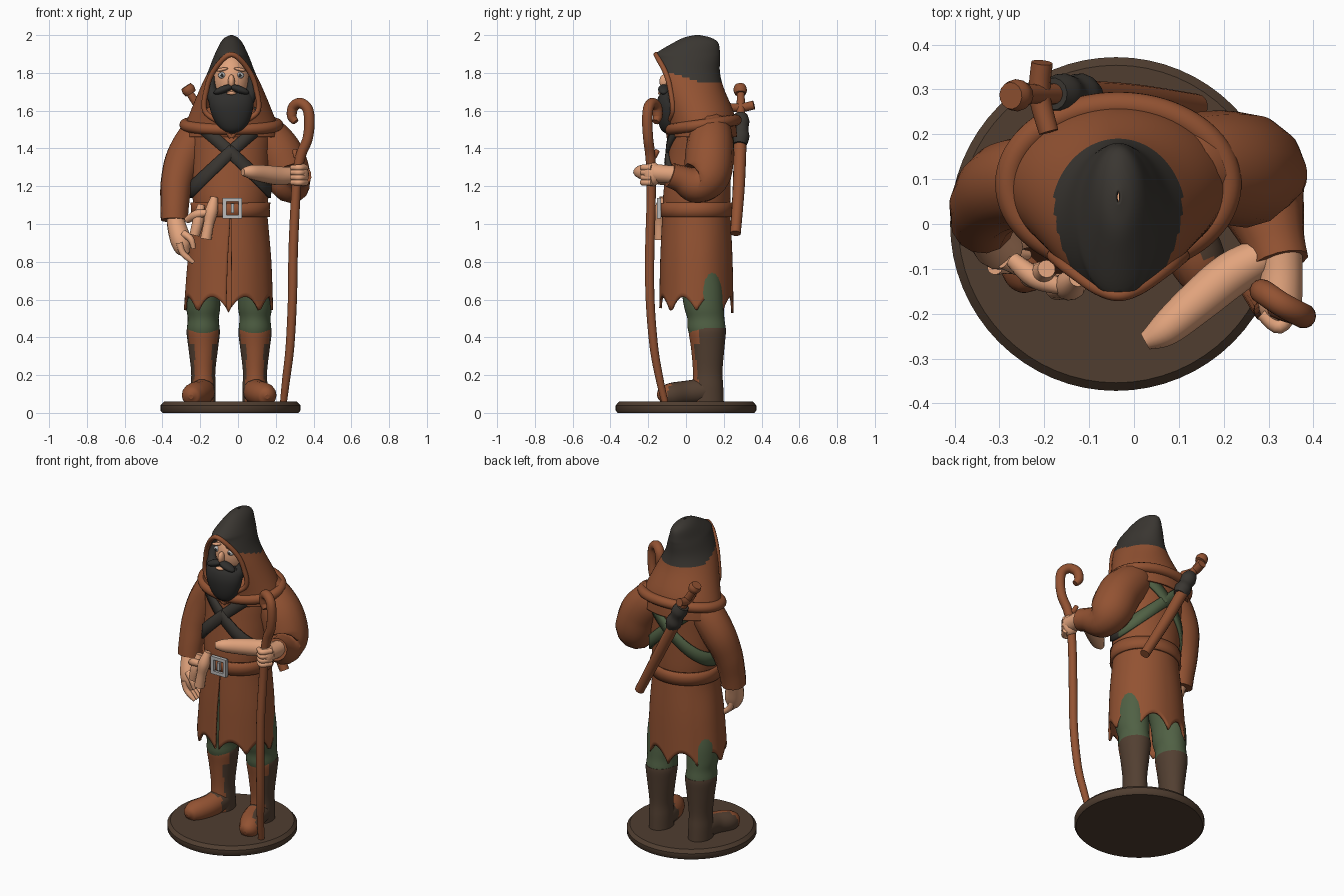
import bpy, bmesh, math
from mathutils import Vector, Matrix

if "Cube" in bpy.data.objects:
    bpy.data.objects.remove(bpy.data.objects["Cube"])

COLOURS = {"rust_cloth": (0.29, 0.085, 0.032), "charcoal": (0.042, 0.037, 0.031), "skin": (0.76, 0.37, 0.205),
           "green_cloth": (0.08, 0.118, 0.058), "boot_brown": (0.085, 0.05, 0.031), "beard_black": (0.029, 0.028, 0.026),
           "silver": (0.5, 0.5, 0.5), "base_brown": (0.08, 0.048, 0.03)}
MATS = {}
for key, rgb in COLOURS.items():
    MATS[key] = bpy.data.materials.new(key)
    MATS[key].diffuse_color = (*rgb, 1)


def smooth_rows(rows, k):
    """Catmull-Rom interpolation of tuples, k steps per span."""
    out = []
    for i in range(len(rows) - 1):
        quad = [rows[max(i - 1, 0)], rows[i], rows[i + 1], rows[min(i + 2, len(rows) - 1)]]
        for s in range(k):
            t = s / k
            out.append(tuple(0.5 * (2 * b + (c - a) * t + (2 * a - 5 * b + 4 * c - d) * t * t
                                    + (3 * b - a - 3 * c + d) * t ** 3) for a, b, c, d in zip(*quad)))
    return out + [tuple(rows[-1])]


def finish(name, bm, mats, rule=None, shell=0):
    bmesh.ops.recalc_face_normals(bm, faces=bm.faces)
    if rule:
        for f in bm.faces:
            f.material_index = int(rule(f.calc_center_median(), f.normal))
    me = bpy.data.meshes.new(name)
    bm.to_mesh(me)
    bm.free()
    ob = bpy.data.objects.new(name, me)
    bpy.context.collection.objects.link(ob)
    for m in mats:
        me.materials.append(MATS[m])
    if shell:
        mod = ob.modifiers.new("shell", 'SOLIDIFY')
        mod.thickness, mod.offset = shell, -1
    return ob


def loft(name, rows, mats, n=48, k=4, rule=None, shell=0, warp=None, cap=True):
    """Stacked ellipses; row = z, cx, cy, rx, ry, half-angle (deg) of a gap at the front."""
    bm = bmesh.new()
    rings = []
    for z, cx, cy, rx, ry, gap in smooth_rows(rows, k):
        g, ring = math.radians(max(gap, 0)), []
        for i in range(n + 1):
            a = g + (2 * math.pi - 2 * g) * i / n
            ring.append(bm.verts.new((cx + rx * math.sin(a), cy - ry * math.cos(a), warp(z, a) if warp else z)))
        rings.append(ring)
    for r, q in zip(rings, rings[1:]):
        for i in range(n):
            bm.faces.new((r[i], r[i + 1], q[i + 1], q[i]))
    if cap:
        bm.faces.new(rings[0][:-1])
        bm.faces.new(rings[-1][:-1])
    bmesh.ops.remove_doubles(bm, verts=bm.verts, dist=0.0004)
    return finish(name, bm, mats, rule, shell)


def tube(name, pts, mat, k=6):
    """Round tube through points (x, y, z, radius)."""
    cu = bpy.data.curves.new(name, 'CURVE')
    cu.dimensions, cu.bevel_depth, cu.bevel_resolution, cu.use_fill_caps = '3D', 1, 5, True
    path = smooth_rows(pts, k)
    sp = cu.splines.new('POLY')
    sp.points.add(len(path) - 1)
    for p, (x, y, z, r) in zip(sp.points, path):
        p.co, p.radius = (x, y, z, 1), r
    tmp = bpy.data.objects.new(name + "_curve", cu)
    bpy.context.collection.objects.link(tmp)
    me = bpy.data.meshes.new_from_object(tmp.evaluated_get(bpy.context.evaluated_depsgraph_get()))
    bpy.data.objects.remove(tmp)
    me.materials.clear()
    me.materials.append(MATS[mat])
    ob = bpy.data.objects.new(name, me)
    bpy.context.collection.objects.link(ob)
    return ob


def ball(name, loc, scale, mat, tilt=0):
    bm = bmesh.new()
    bmesh.ops.create_uvsphere(bm, u_segments=24, v_segments=14, radius=1)
    bm.transform(Matrix.Translation(loc) @ Matrix.Rotation(tilt, 4, 'Y') @ Matrix.Diagonal((*scale, 1)))
    return finish(name, bm, [mat])


def box(name, loc, size, mat):
    bm = bmesh.new()
    bmesh.ops.create_cube(bm, size=1)
    bm.transform(Matrix.Translation(loc) @ Matrix.Diagonal((*size, 1)))
    return finish(name, bm, [mat])


# Base
loft("base", [(0, -.04, 0, .36, .362, 0), (.012, -.04, 0, .37, .372, 0), (.04, -.04, 0, .37, .372, 0),
              (.06, -.04, 0, .352, .354, 0)], ["base_brown"], n=64, k=1)

# Coat with a front slit and a pointed hem
COAT = [(.55, -.05, .055, .236, .197, 3), (.8, -.045, .055, .222, .192, 2.5), (1.0, -.04, .055, .2, .183, .8),
        (1.08, -.04, .055, .194, .178, 0), (1.16, -.04, .058, .202, .178, 0), (1.35, -.04, .07, .208, .168, 0),
        (1.5, -.04, .08, .215, .16, 0), (1.58, -.04, .085, .17, .14, 0), (1.64, -.04, .085, .08, .08, 0)]


def hem(z, a):
    low = .53 + .085 * abs(math.sin(4 * a)) ** .8
    return z if z > 1 else 1 - (1 - z) * (1 - low) / .45


loft("coat", COAT, ["rust_cloth"], n=96, k=6, shell=.014, warp=hem, cap=False)


# Belt and crossed straps that follow the coat
def band(name, zc, rise, width, mats, rule=None):
    dense = smooth_rows(COAT, 12)
    bm = bmesh.new()
    n, edge = 96, []
    for i in range(n):
        a = 2 * math.pi * i / n
        pair = []
        for dz in (-width / 2, 0, width / 2):
            z = zc + rise * math.sin(a) + dz
            _, cx, cy, rx, ry, _ = min(dense, key=lambda r: abs(r[0] - z))
            pair.append(bm.verts.new((cx + (rx + .014) * math.sin(a), cy - (ry + .014) * math.cos(a), z)))
        edge.append(pair)
    for i in range(n):
        p, q = edge[i], edge[(i + 1) % n]
        for j in (0, 1):
            bm.faces.new((p[j], q[j], q[j + 1], p[j + 1]))
    return finish(name, bm, mats, rule, .014)


band("belt", 1.075, 0, .075, ["rust_cloth"])
for side, label in ((1, "left"), (-1, "right")):
    band("chest_strap_" + label, 1.38, side * .2, .085, ["charcoal", "green_cloth"], lambda c, n: c.y > .07)
for i, (dx, dz, sx, sz) in enumerate([(-.042, 0, .02, .11), (.042, 0, .02, .11), (0, .045, .1, .02), (0, -.045, .1, .02)]):
    box(f"buckle_bar_{i}", (-.03 + dx, -.143, 1.083 + dz), (sx, .022, sz), "silver")
box("buckle_prong", (-.03, -.146, 1.083), (.016, .016, .05), "silver")

# Belt vials and pouch
for i, pts in enumerate([[(-.125, -.12, 1.14, .02), (-.14, -.135, 1.07, .034), (-.155, -.14, 1.0, .028), (-.17, -.14, .92, .03)],
                         [(-.195, -.1, 1.1, .02), (-.21, -.115, 1.02, .03), (-.23, -.115, .94, .027)],
                         [(-.27, -.08, 1.02, .018), (-.22, -.12, 1.05, .024), (-.16, -.14, 1.06, .018)]]):
    tube(f"belt_vial_{i}", pts, "skin")

# Legs: trousers, boots and feet
for side, label in ((-1, "right"), (1, "left")):
    x = -.047 + side * .137
    loft("trouser_" + label, [(.38, x, .115, .075, .085, 0), (.44, x, .11, .086, .1, 0), (.5, x, .105, .082, .098, 0),
                              (.56, x, .095, .09, .105, 0), (.66, x, .085, .09, .11, 0), (.8, x * .9, .07, .09, .11, 0)],
         ["green_cloth"], n=32)
    front = lambda c, n, x=x: n.y < -.45 and (c.z > .36 or c.z < .17 or abs(c.x - x) < .045)
    loft("boot_" + label, [(.06, x, .115, .066, .085, 0), (.14, x, .115, .066, .082, 0), (.22, x, .115, .064, .078, 0),
                           (.34, x, .115, .078, .088, 0), (.42, x, .113, .088, .098, 0), (.45, x, .113, .086, .098, 0)],
         ["boot_brown", "rust_cloth"], n=40, rule=front)
    toe = x + side * .05
    foot = tube("foot_" + label, [(x, .17, .1, .045), (x, .1, .115, .066), (x + side * .015, 0, .105, .066),
                                  (toe, -.08, .095, .064), (toe + side * .012, -.13, .09, .045),
                                  (toe + side * .015, -.15, .085, .012)], "boot_brown")
    foot.data.materials.append(MATS["rust_cloth"])
    for p in foot.data.polygons:
        p.material_index = int(p.center.y < .03 and (p.normal.y < -.1 or p.normal.x * side < .3))

# Sleeves
tube("sleeve_right", [(-.14, .1, 1.53, .08), (-.21, .1, 1.47, .1), (-.285, .085, 1.35, .098), (-.325, .05, 1.22, .085),
                      (-.335, .02, 1.1, .076), (-.337, .005, 1.02, .072)], "rust_cloth")
tube("sleeve_left", [(.04, .12, 1.52, .09), (.12, .13, 1.48, .115), (.21, .125, 1.38, .128), (.262, .11, 1.26, .125),
                     (.285, .05, 1.21, .1), (.31, -.03, 1.24, .072), (.325, -.085, 1.26, .066)], "rust_cloth")

# Right hand
tube("hand_right", [(-.335, .005, 1.05, .045), (-.325, -.02, .99, .05), (-.305, -.045, .92, .055),
                    (-.29, -.055, .87, .045), (-.27, -.06, .84, .02)], "skin")
for i in range(4):
    y = -.095 + i * .026
    tube(f"right_finger_{i}", [(-.31, y, .9, .018), (-.295, y, .85, .017), (-.265, y, .82, .016), (-.235, y, .795, .01)], "skin", 4)
tube("right_thumb", [(-.29, -.08, .95, .02), (-.25, -.1, .92, .018), (-.235, -.1, .87, .012)], "skin", 4)

# Left hand on the staff and the inward reaching hand
tube("wrist_left", [(.325, -.05, 1.26, .05), (.328, -.11, 1.265, .048), (.325, -.17, 1.27, .05)], "skin")
ball("fist_left", (.325, -.18, 1.265), (.048, .05, .065), "skin")
for i in range(4):
    tube(f"left_finger_{i}", [(.36, -.18, 1.22 + i * .026, .016), (.325, -.228, 1.22 + i * .026, .017),
                              (.285, -.2, 1.22 + i * .026, .014)], "skin", 5)
tube("reaching_hand", [(.31, -.06, 1.26, .04), (.22, -.11, 1.255, .05), (.14, -.175, 1.265, .047),
                       (.07, -.235, 1.275, .038), (.025, -.262, 1.275, .02)], "skin")

# Crooked staff
STAFF = [(.24, -.11, .05, .018), (.255, -.14, .18, .021), (.275, -.17, .35, .023), (.288, -.19, .6, .024),
         (.292, -.192, .85, .025), (.303, -.185, 1.1, .025), (.315, -.185, 1.27, .025), (.335, -.19, 1.37, .027),
         (.368, -.2, 1.45, .027), (.378, -.205, 1.54, .028), (.368, -.2, 1.61, .028), (.33, -.18, 1.64, .028),
         (.293, -.155, 1.62, .028), (.285, -.15, 1.57, .026), (.305, -.16, 1.54, .018)]
tube("staff", STAFF, "rust_cloth")
tube("staff_twig", [(.335, -.19, 1.35, .02), (.31, -.17, 1.36, .017), (.3, -.15, 1.39, .012)], "rust_cloth")

# Hood, open at the face, dark above
HOOD = [(1.46, -.035, .09, .252, .18, 0), (1.53, -.035, .085, .24, .18, 13), (1.6, -.035, .068, .215, .182, 41),
        (1.72, -.035, .024, .165, .176, 52), (1.8, -.035, .002, .127, .178, 52), (1.87, -.035, .008, .1, .172, 28),
        (1.905, -.035, .012, .085, .168, 0), (1.96, -.035, .052, .058, .118, 0), (1.987, -.035, .06, .034, .07, 0),
        (2.0, -.035, .06, .006, .012, 0)]
loft("hood", HOOD, ["rust_cloth", "charcoal"], n=64, k=6, shell=.012, cap=False,
     rule=lambda c, n: c.z > 1.745 + .3 * max(0, .1 - c.y))
rim = [(HOOD[i][1] + s * HOOD[i][3] * math.sin(math.radians(HOOD[i][5])),
        HOOD[i][2] - HOOD[i][4] * math.cos(math.radians(HOOD[i][5])), HOOD[i][0], .014)
       for s, order in ((-1, (0, 1, 2, 3, 4, 5)), (1, (5, 4, 3, 2, 1, 0))) for i in order]
tube("hood_rim", rim[:6] + [(-.035, -.158, 1.897, .014)] + rim[6:], "rust_cloth")
tube("hood_collar_fold", [(-.035 + .245 * math.sin(t * math.pi / 8), .09 - .175 * math.cos(t * math.pi / 8),
                           1.5 + .05 * (1 - math.cos(t * math.pi / 8)) / 2, .03) for t in range(17)], "rust_cloth")

# Head, face and beard
ball("head", (-.035, .005, 1.76), (.098, .115, .14), "skin")
ball("nose", (-.035, -.115, 1.755), (.018, .026, .036), "skin")
for s, label in ((-1, "right"), (1, "left")):
    ball("eye_" + label, (-.037 + s * .047, -.088, 1.787), (.021, .015, .017), "silver")
    ball("pupil_" + label, (-.037 + s * .047, -.1, 1.787), (.008, .006, .009), "beard_black")
    ball("brow_" + label, (-.037 + s * .047, -.092, 1.818), (.033, .016, .009), "skin", s * .2)
    ball("moustache_" + label, (-.035 + s * .042, -.118, 1.712), (.055, .03, .02), "beard_black", s * .35)
    tube("sideburn_" + label, [(-.035 + s * .105, -.02, 1.78, .02), (-.035 + s * .108, -.05, 1.71, .03),
                               (-.035 + s * .08, -.08, 1.65, .04)], "beard_black")
ball("mouth", (-.035, -.132, 1.692), (.026, .016, .009), "skin")
loft("beard", [(1.478, -.03, -.09, .015, .015, 0), (1.5, -.03, -.09, .06, .042, 0), (1.55, -.032, -.09, .094, .06, 0),
               (1.62, -.035, -.088, .116, .07, 0), (1.67, -.035, -.08, .115, .068, 0), (1.7, -.035, -.07, .1, .055, 0)],
     ["beard_black"], n=32)

# Sheathed sword on the back
tube("scabbard", [(-.14, .288, 1.48, .034), (0, .28, 1.21, .032), (.14, .262, .95, .028)], "rust_cloth")
tube("scabbard_throat", [(-.1, .285, 1.42, .036), (-.12, .288, 1.46, .048), (-.14, .29, 1.5, .04),
                         (-.16, .29, 1.54, .046), (-.18, .29, 1.575, .036)], "charcoal")
tube("sword_grip", [(-.17, .29, 1.56, .024), (-.26, .29, 1.7, .02)], "rust_cloth")
tube("sword_guard", [(-.19, .205, 1.62, .022), (-.21, .285, 1.615, .024), (-.205, .36, 1.63, .024)], "rust_cloth")
tube("sword_pommel", [(-.25, .288, 1.69, .03), (-.262, .287, 1.71, .036), (-.275, .286, 1.73, .03)], "rust_cloth")

# Smooth shading with sharp rims
bpy.ops.object.select_all(action='SELECT')
bpy.context.view_layer.objects.active = bpy.data.objects["coat"]
bpy.ops.object.shade_smooth_by_angle(angle=math.radians(40))

for m in bpy.data.materials:
    if m.users and not m.is_grease_pencil:
        m.use_nodes = True
        m.node_tree.nodes["Principled BSDF"].inputs["Base Color"].default_value = m.diffuse_color
